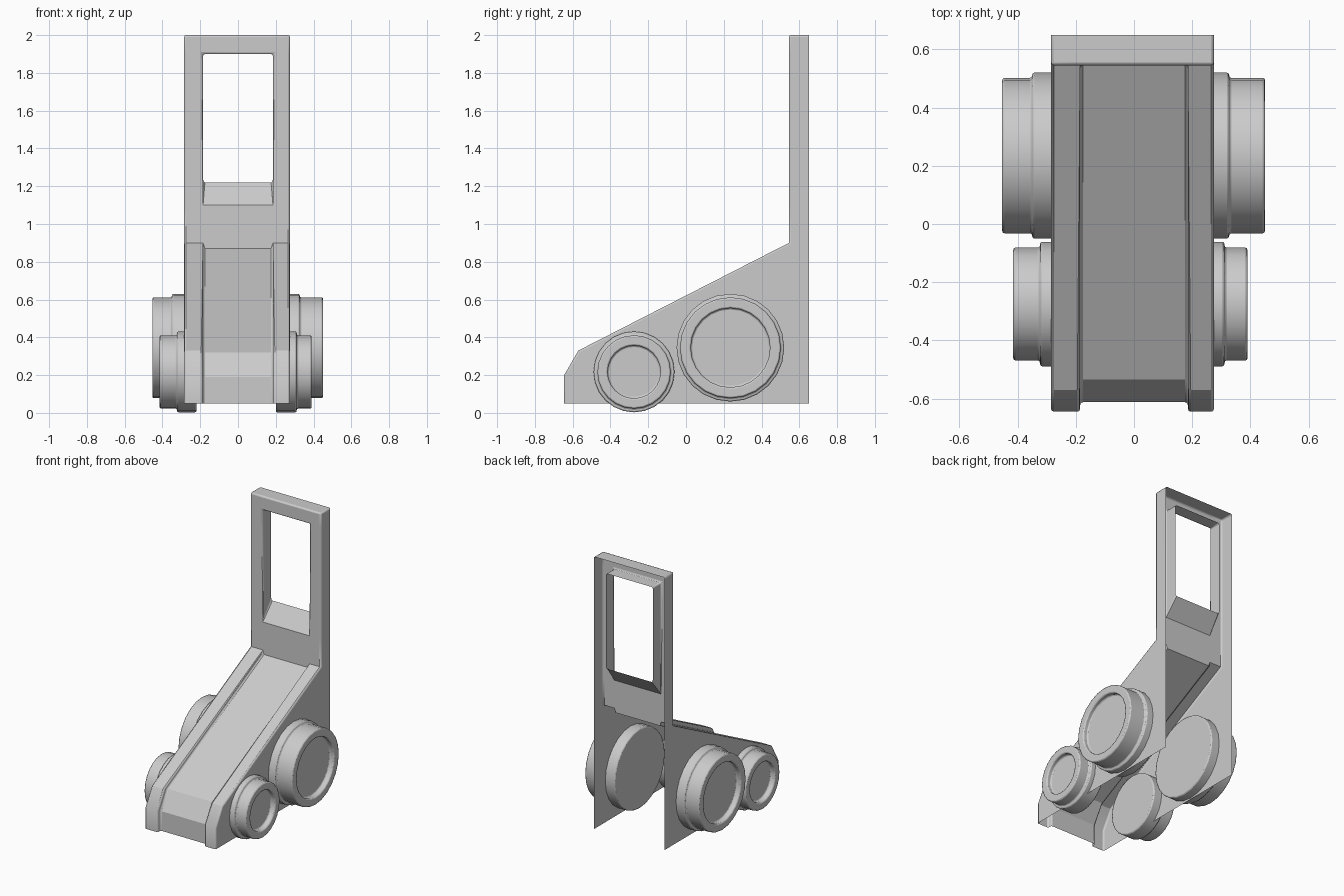
import bpy, bmesh
from math import pi

if "Cube" in bpy.data.objects:
    bpy.data.objects.remove(bpy.data.objects["Cube"])


def finish(bm, name, bevel, angle, segments=2):
    bmesh.ops.remove_doubles(bm, verts=bm.verts, dist=0.0005)
    bmesh.ops.recalc_face_normals(bm, faces=bm.faces)
    me = bpy.data.meshes.new(name)
    bm.to_mesh(me)
    bm.free()
    ob = bpy.data.objects.new(name, me)
    bpy.context.collection.objects.link(ob)
    mod = ob.modifiers.new("edge_bevel", 'BEVEL')
    mod.width, mod.segments = bevel, segments
    mod.limit_method, mod.angle_limit = 'ANGLE', angle * pi / 180
    bpy.ops.object.select_all(action='DESELECT')
    bpy.context.view_layer.objects.active = ob
    ob.select_set(True)
    bpy.ops.object.shade_smooth_by_angle(angle=pi / 6)
    return ob


# Body shell: open at the back and underneath, profiles are (y, z)
FRONT, BACK, TOP = 0.545, 0.65, 2.0
XL, XLI, XRI, XR = -0.285, -0.185, 0.185, 0.275
rail = [(-0.645, 0.05), (-0.645, 0.2), (-0.57, 0.33), (FRONT, 0.9)]
panel = [(-0.612, 0.05), (-0.612, 0.19), (-0.535, 0.32), (FRONT, 0.87)]
frame = [(FRONT, 1.1), (FRONT, 1.9), (FRONT, TOP), (BACK, TOP)]
reveal = [(FRONT, 1.1), (0.64, 1.22), (0.64, 1.9), (FRONT, 1.9)]

bm = bmesh.new()


def face(points):
    bm.faces.new([bm.verts.new(p) for p in points])


def strip(profile, x0, x1):
    for (ya, za), (yb, zb) in zip(profile, profile[1:]):
        face([(x0, ya, za), (x1, ya, za), (x1, yb, zb), (x0, yb, zb)])


# Raised rails, running up into the window frame and over the roof
strip(rail + frame, XL, XLI)
strip(rail + frame, XRI, XR)
# Recessed centre panel, window header, roof
strip(panel + [rail[-1], frame[0]], XLI, XRI)
strip(frame[1:], XLI, XRI)
# Window sill and head
strip(reveal[:2], XLI, XRI)
strip(reveal[2:], XLI, XRI)
for x in (XLI, XRI):
    # Window jambs and rail inner walls
    face([(x, y, z) for y, z in reveal])
    for i in range(3):
        face([(x, *p) for p in (rail[i], rail[i + 1], panel[i + 1], panel[i])])
# Side walls
for x in (XL, XR):
    face([(x, y, z) for y, z in rail + frame + [(BACK, 0.05)]])
finish(bm, "body_shell", 0.01, 68)


# Wheels: flange, tyre and dished hub turned around the x axis
def wheel(name, side, y, z, r_flange, r_tyre, r_hub, x_in, x_flange, x_out, sides):
    dish = x_out - 0.035
    prof = [(0, x_in), (r_flange, x_in), (r_flange, x_flange), (r_tyre, x_flange),
            (r_tyre, x_out), (r_hub, x_out), (r_hub, dish), (0, dish)]
    bm = bmesh.new()
    vs = [bm.verts.new((side * x, 0, r)) for r, x in prof]
    es = [bm.edges.new(pair) for pair in zip(vs, vs[1:])]
    bmesh.ops.spin(bm, geom=vs + es, cent=(0, 0, 0), axis=(1, 0, 0),
                   angle=2 * pi, steps=sides, use_duplicate=False)
    ob = finish(bm, name, 0.008, 40)
    ob.location = (0, y, z)


wheel("rear_wheel_right", 1, 0.235, 0.345, 0.285, 0.267, 0.21, 0.20, 0.327, 0.45, 24)
wheel("rear_wheel_left", -1, 0.235, 0.345, 0.285, 0.267, 0.21, 0.22, 0.35, 0.453, 24)
wheel("front_wheel_right", 1, -0.275, 0.217, 0.214, 0.194, 0.14, 0.20, 0.311, 0.39, 24)
wheel("front_wheel_left", -1, -0.275, 0.217, 0.214, 0.194, 0.14, 0.22, 0.323, 0.415, 24)
